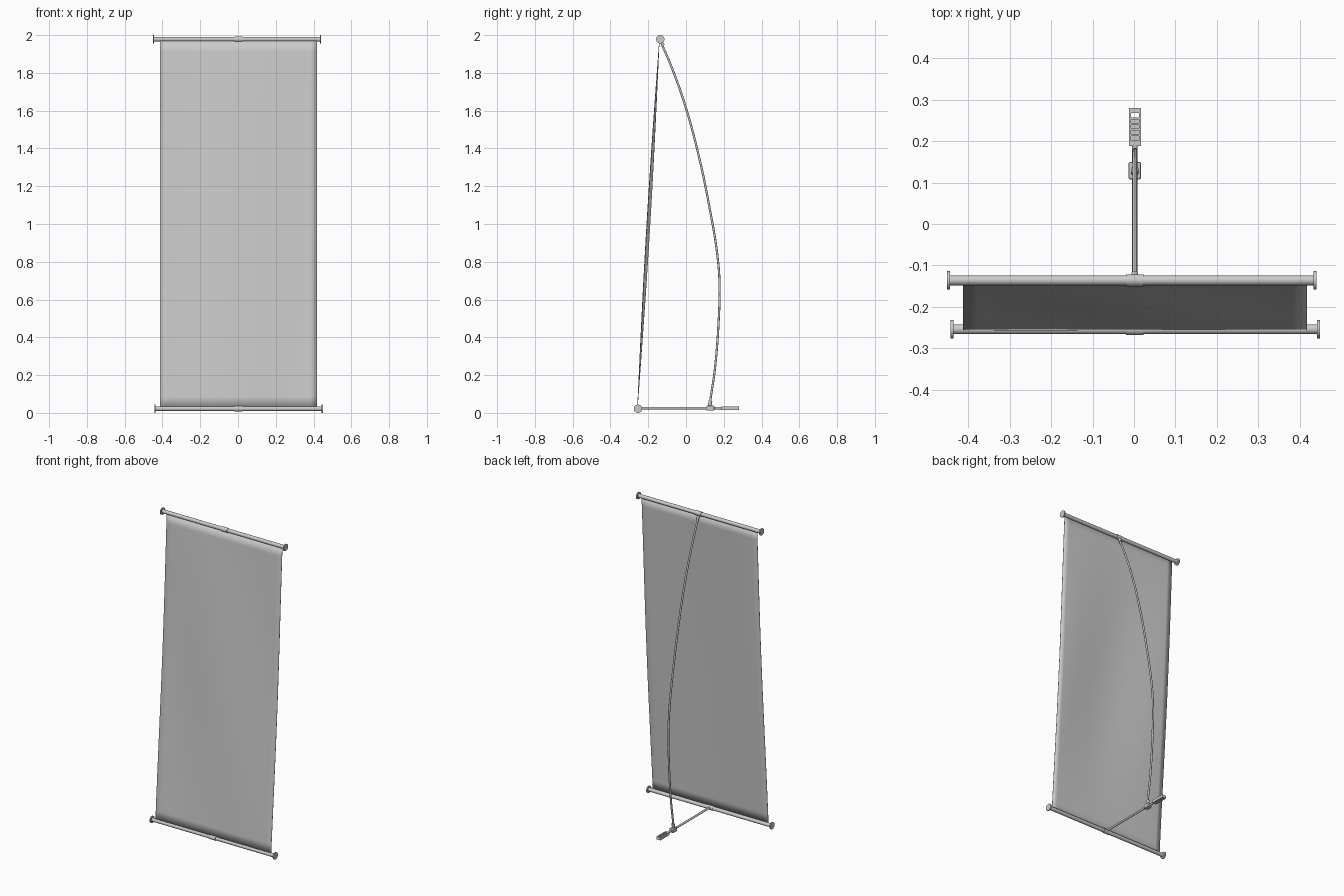
import bpy, math
from mathutils import Vector

if "Cube" in bpy.data.objects:
    bpy.data.objects.remove(bpy.data.objects["Cube"])

CX = 0.002                       # centre line of the support
BOT = Vector((CX, -0.254, 0.022))
TOP = Vector((CX, -0.136, 1.978))


def rod(name, a, b, r, sides=24):
    a, b = Vector(a), Vector(b)
    d = b - a
    bpy.ops.mesh.primitive_cylinder_add(vertices=sides, radius=r, depth=d.length, location=(a + b) / 2)
    o = bpy.context.object
    o.name = name
    o.rotation_euler = d.to_track_quat('Z', 'Y').to_euler()
    bpy.ops.object.shade_smooth_by_angle(angle=math.radians(35))
    return o


def box(name, lo, hi, bevel=0):
    lo, hi = Vector(lo), Vector(hi)
    bpy.ops.mesh.primitive_cube_add(size=1, location=(lo + hi) / 2)
    o = bpy.context.object
    o.name = name
    o.scale = hi - lo
    bpy.ops.object.transform_apply(location=False, rotation=False, scale=True)
    if bevel:
        m = o.modifiers.new("bevel", 'BEVEL')
        m.width, m.segments = bevel, 2
    return o


# Horizontal rails with end caps and a centre collar
for label, c, x0, x1 in (("bottom", BOT, -0.443, 0.449), ("top", TOP, -0.451, 0.440)):
    def at(x):
        return (x, c.y, c.z)
    rod(label + "_rail", at(x0), at(x1), 0.012)
    rod(label + "_cap_left", at(x0), at(x0 + 0.007), 0.022, 32)
    rod(label + "_cap_right", at(x1 - 0.007), at(x1), 0.022, 32)
    rod(label + "_collar", at(CX - 0.021), at(CX + 0.021), 0.0145)

# Fabric panel: taut between the rails, with a gentle ripple
NX, NZ = 24, 32
verts, faces = [], []
for j in range(NZ + 1):
    t = j / NZ
    for i in range(NX + 1):
        s = i / NX
        ripple = 0.009 * math.sin(math.pi * t) * math.sin(2 * math.pi * (s * 1.1 + 0.35 * t))
        y = -0.257 + 0.116 * t + ripple
        verts.append((-0.413 + 0.831 * s, y, 0.026 + 1.948 * t))
for j in range(NZ):
    for i in range(NX):
        k = j * (NX + 1) + i
        faces.append((k, k + 1, k + NX + 2, k + NX + 1))
me = bpy.data.meshes.new("banner_panel")
me.from_pydata(verts, [], faces)
panel = bpy.data.objects.new("banner_panel", me)
bpy.context.collection.objects.link(panel)
me.shade_smooth()
sol = panel.modifiers.new("thickness", 'SOLIDIFY')
sol.thickness, sol.offset = 0.002, 0

# Bowed rear pole
path = [(.125, .035), (.130, .075), (.153, .233), (.175, .53), (.178, .655), (.170, .80), (.122, 1.10),
        (.058, 1.40), (-.010, 1.645), (-.080, 1.84), (-.134, 1.965)]
cu = bpy.data.curves.new("rear_pole", 'CURVE')
cu.dimensions = '3D'
cu.bevel_depth, cu.bevel_resolution, cu.resolution_u = 0.006, 3, 8
cu.use_fill_caps = True
sp = cu.splines.new('BEZIER')
sp.bezier_points.add(len(path) - 1)
for p, (y, z) in zip(sp.bezier_points, path):
    p.co = (CX, y, z)
    p.handle_left_type = p.handle_right_type = 'AUTO'
bpy.context.collection.objects.link(bpy.data.objects.new("rear_pole", cu))
rod("pole_top_joint", (CX, -.134, 1.970), (CX, -.120, 1.945), 0.008)

# Floor spar, sliding bracket and pole socket
Z = 0.025
rod("floor_spar", (CX, BOT.y, Z), (CX, 0.20, Z), 0.0065)
box("sliding_bracket", (CX - .015, .108, Z - .013), (CX + .015, .150, Z + .013), .004)
rod("pole_socket", (CX, .125, Z + .010), (CX, .130, Z + .040), 0.0095)

# Rear foot: framed plate with an open window at the end
x0, x1, z0, z1 = CX - .0145, CX + .0145, Z - .009, Z + .009
for side, a in (("left", x0), ("right", x1 - .005)):
    box("foot_rail_" + side, (a, .188, z0), (a + .005, .280, z1))
box("foot_end", (x0, .268, z0), (x1, .280, z1))
box("foot_front", (x0, .188, z0), (x1, .202, z1))
box("foot_web", (x0, .195, Z - .004), (x1, .256, Z + .004))
for i in range(4):
    y = .212 + i * .0133
    box(f"foot_rib_{i + 1}", (x0, y, z0), (x1, y + .005, z1))
